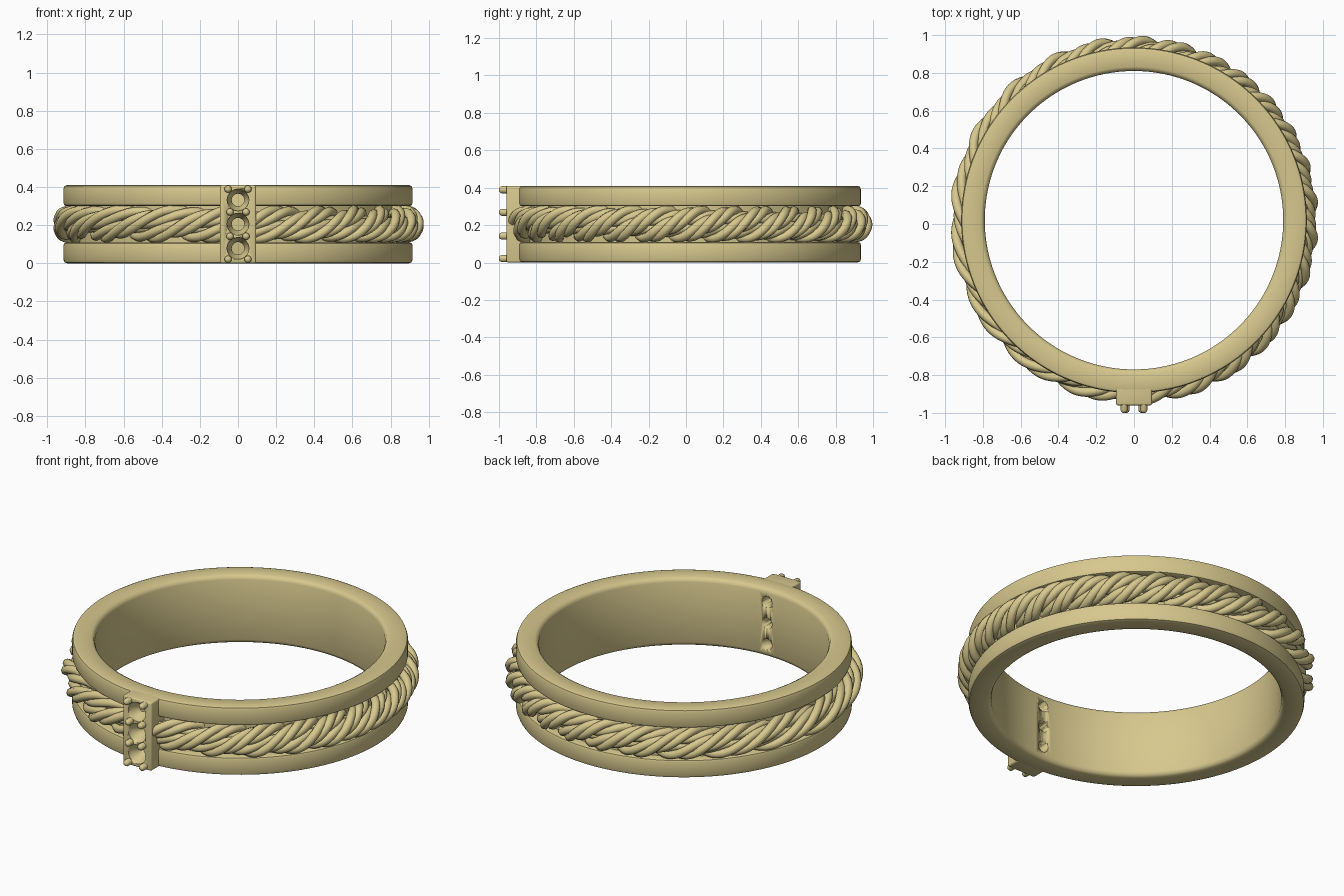
import bpy, bmesh, math
from mathutils import Vector, Matrix

if "Cube" in bpy.data.objects:
    bpy.data.objects.remove(bpy.data.objects["Cube"])

CY = 0.02          # ring centre in y
H = 0.41           # ring height
STONES = (0.078, 0.205, 0.332)

gold = bpy.data.materials.new("gold")
gold.diffuse_color = (0.68, 0.58, 0.27, 1)
gold.use_nodes = True
gold.node_tree.nodes["Principled BSDF"].inputs["Base Color"].default_value = gold.diffuse_color


def finish(name, bm, angle=40):
    bmesh.ops.recalc_face_normals(bm, faces=bm.faces)
    me = bpy.data.meshes.new(name)
    bm.to_mesh(me)
    bm.free()
    me.materials.append(gold)
    ob = bpy.data.objects.new(name, me)
    bpy.context.collection.objects.link(ob)
    bpy.ops.object.select_all(action='DESELECT')
    ob.select_set(True)
    bpy.context.view_layer.objects.active = ob
    bpy.ops.object.shade_smooth_by_angle(angle=math.radians(angle))
    return ob


def skin(bm, rings, closed):
    n = len(rings[0])
    last = len(rings) if closed else len(rings) - 1
    for i in range(last):
        a, b = rings[i], rings[(i + 1) % len(rings)]
        for j in range(n):
            k = (j + 1) % n
            bm.faces.new((a[j], a[k], b[k], b[j]))
    if not closed:
        bm.faces.new(rings[0])
        bm.faces.new(rings[-1])


# band: grooved profile turned around z
half = [(0.79, 0.205), (0.79, 0.025), (0.797, 0.008), (0.812, 0.0), (0.897, 0.0),
        (0.910, 0.005), (0.915, 0.018), (0.915, 0.095), (0.911, 0.105), (0.902, 0.109),
        (0.862, 0.109)]
profile = half + [(r, H - z) for r, z in reversed(half[1:])]
bm = bmesh.new()
N = 192
rings = []
for i in range(N):
    a = 2 * math.pi * i / N
    rings.append([bm.verts.new((r * math.cos(a), CY + r * math.sin(a), z)) for r, z in profile])
skin(bm, rings, True)
band = finish("band", bm)

# stone setting block
bm = bmesh.new()
bmesh.ops.create_cube(bm, size=1, matrix=Matrix.Translation((0, -0.88, H / 2))
                      @ Matrix.Diagonal((0.19, 0.16, H, 1)))
bmesh.ops.bevel(bm, geom=bm.edges[:], offset=0.01, segments=3, profile=0.5, affect='EDGES')
block = finish("setting_block", bm)

# seat and drill holes for three stones
bm = bmesh.new()
for zc in STONES:
    rings = []
    for y, r in ((-1.05, 0.057), (-0.935, 0.057), (-0.905, 0.033), (-0.7, 0.033)):
        rings.append([bm.verts.new((r * math.cos(t), y, zc + r * math.sin(t)))
                      for t in [2 * math.pi * k / 32 for k in range(32)]])
    skin(bm, rings, False)
cutter = finish("seat_cutter", bm)
cutter.hide_render = True
cutter.hide_viewport = True
for ob in (band, block):
    m = ob.modifiers.new("seats", 'BOOLEAN')
    m.operation = 'DIFFERENCE'
    m.solver = 'EXACT'
    m.object = cutter

# prongs: short pins with domed tips
bm = bmesh.new()
for z, x in ((0.021, 0.052), (0.1415, 0.042), (0.2685, 0.042), (0.389, 0.052)):
    for s in (-1, 1):
        rings = []
        for y, r in ((-0.92, 0.019), (-0.985, 0.019), (-0.994, 0.015), (-1.0, 0.007)):
            rings.append([bm.verts.new((s * x + r * math.cos(t), y, z + r * math.sin(t)))
                          for t in [2 * math.pi * k / 16 for k in range(16)]])
        skin(bm, rings, False)
finish("prongs", bm, 60)


# rope: three strands, each twisted from three yarns; the twist is looser on the left
A0, A1 = math.radians(-86), math.radians(266)
STEPS, SIDES = 560, 8


def twist(a):
    # integral of a twist rate that is lowest near a = 200 degrees
    return 8.0 * a - 2.6 * math.sin(a - math.radians(205))


def rope_point(a, strand, yarn):
    p = twist(a) + strand * 2 * math.pi / 3
    q = 1.9 * twist(a) + yarn * 2 * math.pi / 3
    r = 0.886 + 0.044 * math.cos(p) + 0.024 * math.cos(q)
    z = H / 2 + 0.050 * math.sin(p) + 0.026 * math.sin(q)
    return Vector((r * math.cos(a), CY + r * math.sin(a), z))


for strand in range(3):
    bm = bmesh.new()
    for yarn in range(3):
        rings = []
        for i in range(STEPS + 1):
            a = A0 + (A1 - A0) * i / STEPS
            c = rope_point(a, strand, yarn)
            t = (rope_point(a + 0.002, strand, yarn) - rope_point(a - 0.002, strand, yarn)).normalized()
            out = Vector((math.cos(a), math.sin(a), 0))
            u = (out - t * out.dot(t)).normalized()
            v = t.cross(u)
            ring = []
            for k in range(SIDES):
                w = 2 * math.pi * k / SIDES
                ring.append(bm.verts.new(c + 0.025 * (u * math.cos(w) + v * math.sin(w))))
            rings.append(ring)
        skin(bm, rings, False)
    finish("rope_strand_%d" % (strand + 1), bm, 80)
